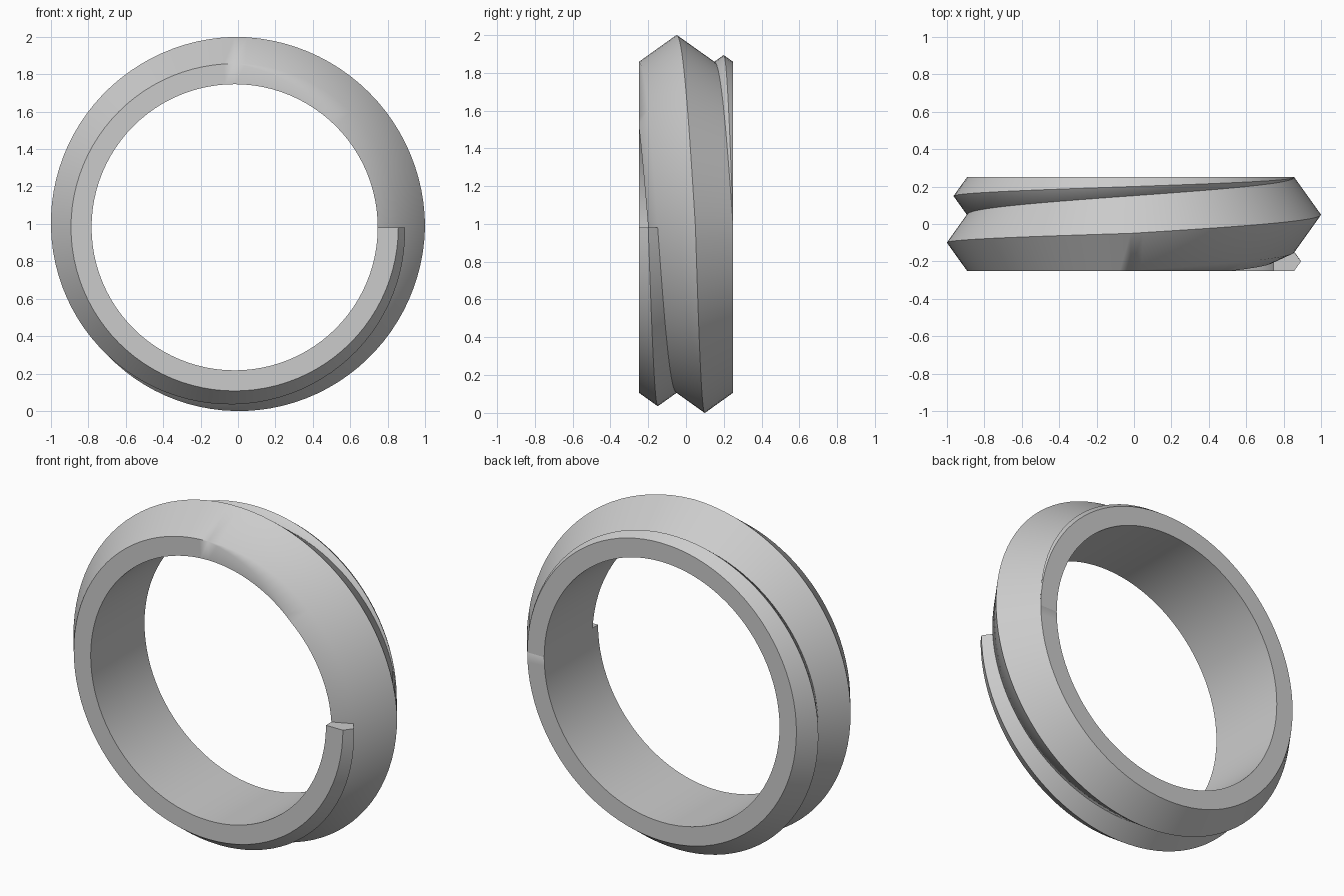
import bpy
import bmesh
import math

cube = bpy.data.objects.get("Cube")
if cube:
    bpy.data.objects.remove(cube, do_unlink=True)

# Ring proportions
CX, CZ = -0.018, 0.982
BORE, ROOT = 0.765, 0.875
HALF = 0.25          # half the ring width
RISE = 0.1           # sideways travel per quarter turn
SLOPE = 0.715        # steepness of the ridge flanks
LEAN = 0.05          # sideways lean of the coil walls
STEPS = 24           # segments per quarter turn
QUARTERS = 8


def section(t):
    """Radius and y of the coil profile after t quarter turns."""
    raw = -HALF + RISE * (t - 3)
    front = max(-HALF, raw)
    back = min(HALF, -0.15 + RISE * t)
    back_bore = HALF if t >= 4 else back - LEAN
    s = min(1, max(0, (raw + HALF) / LEAN))
    return [
        (BORE, max(-HALF, raw - LEAN)),
        (ROOT - s * (ROOT - BORE), max(-HALF, raw - s * LEAN)),
        (ROOT, front),
        (ROOT + SLOPE * (back - front) / 2, (front + back) / 2),
        (ROOT, back),
        (BORE, max(-HALF, back_bore)),
    ]


def add_ring(bm, t):
    """Add one profile loop, sharing vertices where points coincide."""
    a = -t * math.pi / 2
    ring, made = [], []
    for r, y in section(t):
        match = next((v for q, w, v in made
                      if abs(q - r) + abs(w - y) < 0.0001), None)
        if match is None:
            match = bm.verts.new((CX + r * math.cos(a), y, CZ + r * math.sin(a)))
            made.append((r, y, match))
        ring.append(match)
    return ring


def add_face(bm, verts):
    unique = list(dict.fromkeys(verts))
    if len(unique) > 2:
        bm.faces.new(unique)


# Two-turn coil with a flattened front and back
bm = bmesh.new()
rings = [add_ring(bm, i / STEPS) for i in range(QUARTERS * STEPS + 1)]
for a, b in zip(rings, rings[1:]):
    for k in range(len(a)):
        n = (k + 1) % len(a)
        add_face(bm, [a[k], a[n], b[n], b[k]])
add_face(bm, rings[0])
add_face(bm, rings[-1])
bmesh.ops.recalc_face_normals(bm, faces=bm.faces)

mesh = bpy.data.meshes.new("coiled_ring")
bm.to_mesh(mesh)
bm.free()
ring = bpy.data.objects.new("coiled_ring", mesh)
bpy.context.collection.objects.link(ring)

# Plain grey finish
grey = bpy.data.materials.new("light_grey")
grey.use_nodes = True
color = (0.6, 0.6, 0.6, 1)
grey.diffuse_color = color
grey.node_tree.nodes["Principled BSDF"].inputs["Base Color"].default_value = color
mesh.materials.append(grey)

bpy.ops.object.select_all(action="DESELECT")
ring.select_set(True)
bpy.context.view_layer.objects.active = ring
bpy.ops.object.shade_smooth_by_angle(angle=math.radians(35))
